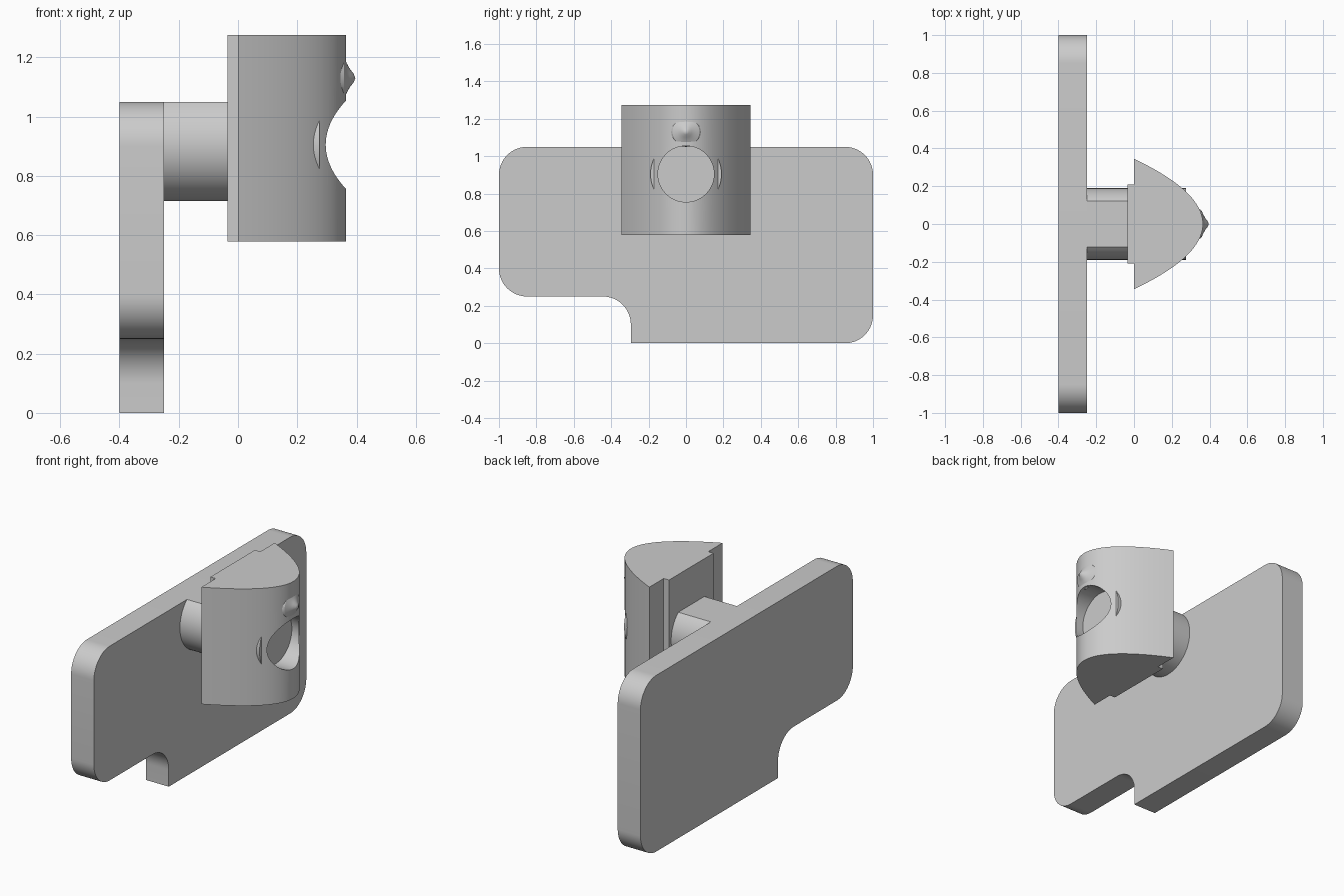
import bpy, bmesh, math
from mathutils import Matrix, Vector

cube = bpy.data.objects.get("Cube")
if cube:
    bpy.data.objects.remove(cube, do_unlink=True)

grey = bpy.data.materials.new("plain grey")
grey.use_nodes = True
COLOUR = (0.6, 0.6, 0.6, 1)
grey.diffuse_color = COLOUR
grey.node_tree.nodes["Principled BSDF"].inputs["Base Color"].default_value = COLOUR

AXIS_Z = 0.905  # height of the shaft and bore


def extrude(name, points, offset):
    """Extrude a closed outline of 3D points along an offset."""
    bm = bmesh.new()
    face = bm.faces.new([bm.verts.new(p) for p in points])
    out = bmesh.ops.extrude_face_region(bm, geom=[face])
    moved = [v for v in out["geom"] if isinstance(v, bmesh.types.BMVert)]
    bmesh.ops.translate(bm, verts=moved, vec=Vector(offset))
    bmesh.ops.recalc_face_normals(bm, faces=bm.faces)
    mesh = bpy.data.meshes.new(name)
    bm.to_mesh(mesh)
    bm.free()
    mesh.materials.append(grey)
    ob = bpy.data.objects.new(name, mesh)
    bpy.context.collection.objects.link(ob)
    return ob


def arc(cy, cz, r, start, end, steps=16):
    """Points of an arc in the y-z plane, angles in degrees."""
    angles = [math.radians(start + (end - start) * i / steps) for i in range(steps + 1)]
    return [(cy + r * math.cos(a), cz + r * math.sin(a)) for a in angles]


def activate(ob):
    bpy.ops.object.select_all(action="DESELECT")
    ob.select_set(True)
    bpy.context.view_layer.objects.active = ob


def smooth(ob):
    activate(ob)
    bpy.ops.object.shade_smooth_by_angle(angle=math.radians(30))


def cut(ob, cutter):
    activate(ob)
    mod = ob.modifiers.new("bore", "BOOLEAN")
    mod.operation, mod.solver, mod.object = "DIFFERENCE", "EXACT", cutter
    bpy.ops.object.modifier_apply(modifier=mod.name)


# Upright plate with rounded corners and a notch below
R = 0.15
outline = (arc(1 - R, R, R, -90, 0) + arc(1 - R, 1.05 - R, R, 0, 90)
           + arc(R - 1, 1.05 - R, R, 90, 180) + arc(R - 1, 0.25 + R, R, 180, 270)
           + arc(-0.295 - R, 0.25 - R, R, 90, 0) + [(-0.295, 0)])
plate = extrude("plate", [(-0.4, y, z) for y, z in outline], (0.15, 0, 0))

# Round shaft with a flat top, running into the head
RS = 0.19
flat = math.degrees(math.asin((1.05 - AXIS_Z) / RS))
shaft_outline = arc(0, AXIS_Z, RS, 180 - flat, 360 + flat, 64)
shaft = extrude("shaft", [(-0.26, y, z) for y, z in shaft_outline], (0.535, 0, 0))

# Head with a parabolic front and a stepped back
HALF, DEPTH, N = 0.345, 0.365, 64
curve = [-HALF + 2 * HALF * i / N for i in range(N + 1)]
profile = [(DEPTH * (1 - (y / HALF) ** 2), y) for y in curve]
profile += [(0, 0.21), (-0.035, 0.21), (-0.035, -0.21), (0, -0.21)]
head = extrude("head", [(x, y, 0.578) for x, y in profile], (0, 0, 0.697))

# Blind round bore in the front of the head
bore = extrude("bore_cutter", [(0.25, y, z) for y, z in arc(0, AXIS_Z, R, 0, 360, 64)[:-1]],
               (0.3, 0, 0))
bore.hide_render = True
for part in (head, shaft):
    cut(part, bore)
bpy.data.objects.remove(bore, do_unlink=True)

# Small flared point above the bore
bm = bmesh.new()
flare = [(0.08, 0.345), (0.072, 0.357), (0.05, 0.367), (0.03, 0.378), (0.015, 0.39), (0, 0.396)]
verts = [bm.verts.new((x, r, 0)) for r, x in flare]
edges = [bm.edges.new(pair) for pair in zip(verts, verts[1:])]
bmesh.ops.spin(bm, geom=verts + edges, cent=(0, 0, 0), axis=(1, 0, 0),
               angle=math.tau, steps=32)
bmesh.ops.remove_doubles(bm, verts=bm.verts, dist=0.0005)
bmesh.ops.recalc_face_normals(bm, faces=bm.faces)
bmesh.ops.transform(bm, matrix=Matrix.Translation((0, 0, 1.13)), verts=bm.verts)
if sum(f.normal.x for f in bm.faces) < 0:
    bmesh.ops.reverse_faces(bm, faces=bm.faces)
mesh = bpy.data.meshes.new("front_point")
bm.to_mesh(mesh)
bm.free()
mesh.materials.append(grey)
point = bpy.data.objects.new("front_point", mesh)
bpy.context.collection.objects.link(point)

for part in (plate, shaft, head, point):
    smooth(part)
